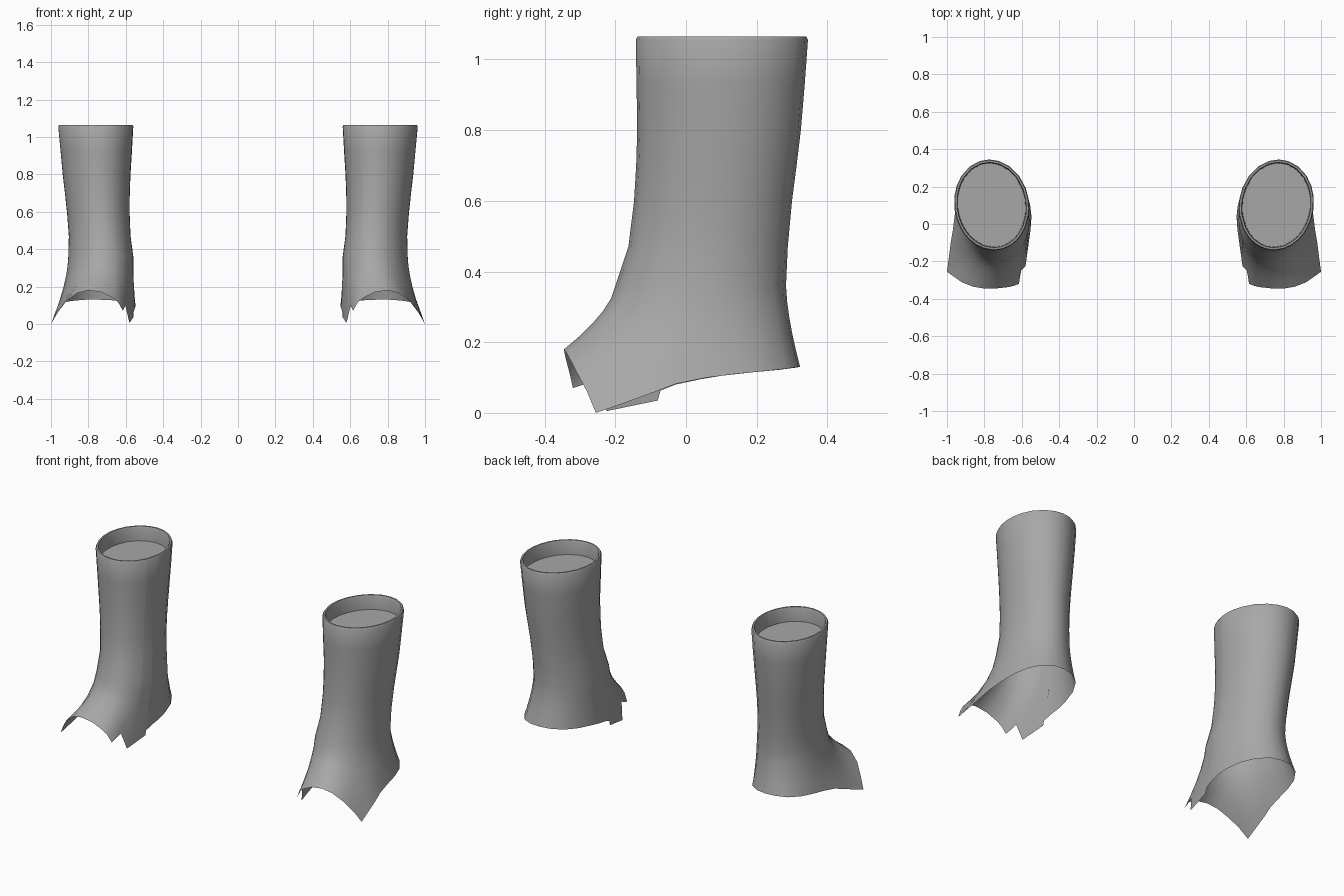
import bpy, bmesh, math

if "Cube" in bpy.data.objects:
    bpy.data.objects.remove(bpy.data.objects["Cube"])

grey = bpy.data.materials.new("plain grey")
grey.diffuse_color = (0.39, 0.39, 0.39, 1)
grey.use_nodes = True
grey.node_tree.nodes["Principled BSDF"].inputs["Base Color"].default_value = grey.diffuse_color

# Lower hem: angle from the front, then x, y, z (toe arch, outer tip, heel, notched inner side)
HEM = [
    (0, .80, -.345, .18), (15, .86, -.335, .165), (28, .92, -.312, .12),
    (40, .965, -.28, .06), (50, 1.0, -.255, 0), (60, .99, -.18, .026),
    (72, .98, -.10, .055), (85, .968, -.03, .082), (100, .957, .06, .10),
    (115, .945, .14, .11), (130, .92, .22, .118), (148, .875, .285, .125),
    (165, .81, .318, .13), (180, .75, .323, .13), (195, .69, .31, .128),
    (212, .625, .265, .122), (230, .58, .19, .115), (248, .555, .10, .105),
    (262, .548, .04, .095), (275, .553, -.03, .08), (283, .56, -.08, .06),
    (284, .56, -.08, .035), (300, .58, -.225, .005), (303, .603, -.25, .10),
    (314, .61, -.285, .082), (322, .615, -.32, .07), (330, .64, -.33, .115),
    (337, .67, -.337, .14), (348, .73, -.344, .17),
]

# Shaft rings: z, front y, back y, inner x, outer x
SHAFT = [
    (1.055, -.142, .345, .56, .962), (.93, -.14, .336, .567, .95),
    (.80, -.138, .325, .575, .938), (.70, -.141, .313, .579, .926),
    (.60, -.147, .30, .58, .915), (.47, -.163, .288, .575, .905),
    (.36, -.20, .283, .56, .908),
]


def ring(z, front, back, inner, outer, inset=0):
    """Oval ring, leaning slightly inward at the front."""
    cx, cy = (inner + outer) / 2, (front + back) / 2
    rx, ry = (outer - inner) / 2 - inset, (back - front) / 2 - inset
    pts = []
    for deg, *_ in HEM:
        a = math.radians(deg)
        pts.append((cx + rx * math.sin(a) - .012 * math.cos(a),
                    cy - ry * math.cos(a), z))
    return pts


def boot(name, side):
    top = SHAFT[0][1:]
    # Inner lip and rolled rim, then the shaft
    rows = [ring(.98, *top, .02), ring(1.055, *top, .018),
            ring(1.065, *top, .014), ring(1.065, *top, .005)]
    rows += [ring(*s) for s in SHAFT]
    # Instep and heel flare from the ankle out to the hem
    ankle = rows[-1]
    for t in (.2, .4, .6, .8, 1):
        f = t ** 1.55
        rows.append([(a[0] + (h[1] - a[0]) * f, a[1] + (h[2] - a[1]) * f,
                      a[2] + (h[3] - a[2]) * t) for a, h in zip(ankle, HEM)])

    bm = bmesh.new()
    grid = [[bm.verts.new((side * x, y, z)) for x, y, z in r] for r in rows]
    n = len(HEM)

    def face(vs):
        bm.faces.new(vs if side > 0 else vs[::-1])

    for up, low in zip(grid, grid[1:]):
        for j in range(n):
            k = (j + 1) % n
            face([low[j], low[k], up[k], up[j]])
    # Recessed disc closing the shaft
    face(grid[0])

    mesh = bpy.data.meshes.new(name)
    bm.to_mesh(mesh)
    bm.free()
    mesh.materials.append(grey)
    ob = bpy.data.objects.new(name, mesh)
    bpy.context.collection.objects.link(ob)
    bpy.ops.object.select_all(action='DESELECT')
    ob.select_set(True)
    bpy.context.view_layer.objects.active = ob
    bpy.ops.object.shade_smooth_by_angle(angle=math.radians(50))


boot("right_boot_shaft", 1)
boot("left_boot_shaft", -1)
